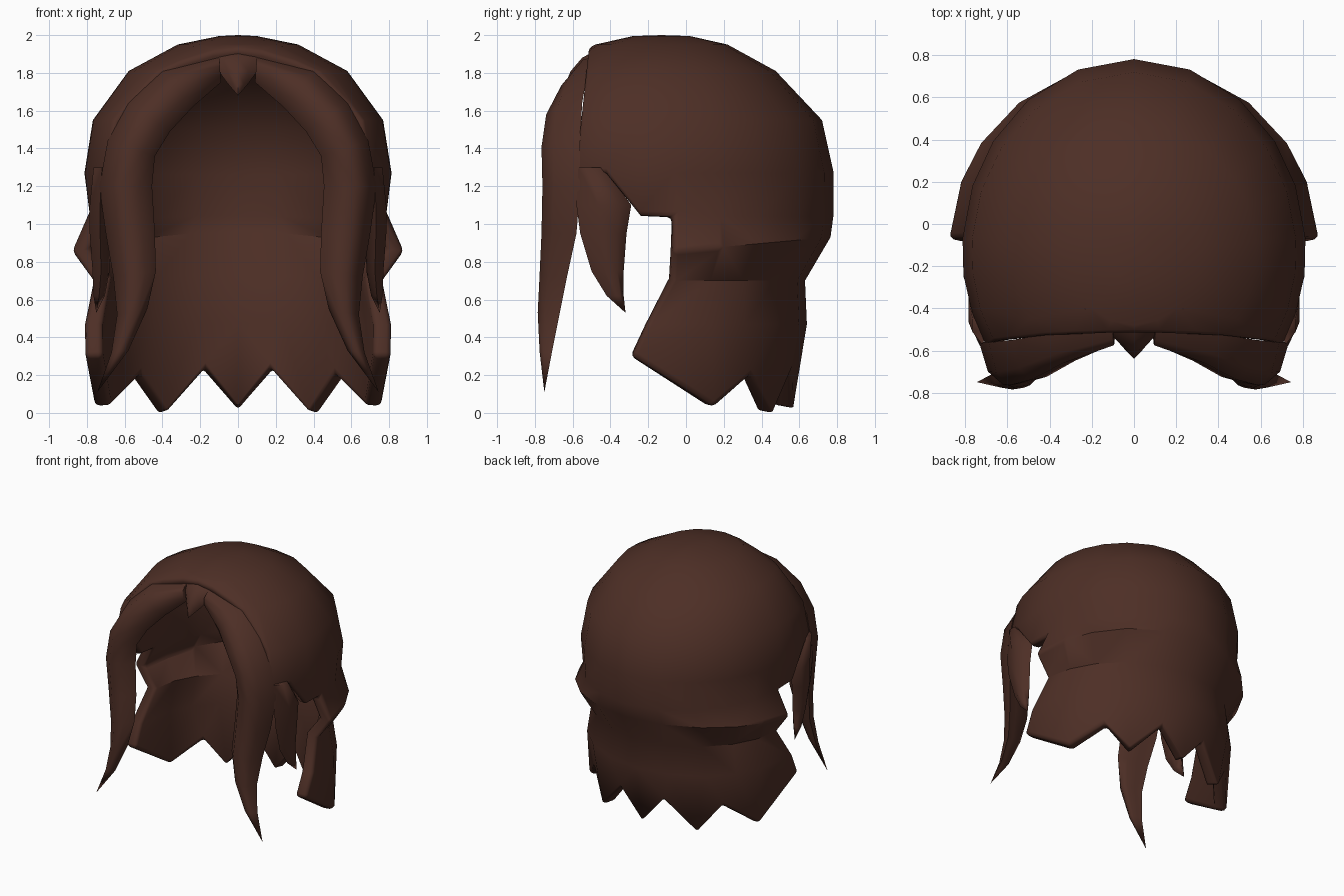
import bpy, bmesh, math

if "Cube" in bpy.data.objects:
    bpy.data.objects.remove(bpy.data.objects["Cube"])

brown = bpy.data.materials.new("dark_brown")
brown.diffuse_color = (0.075, 0.028, 0.019, 1)
brown.use_nodes = True
brown.node_tree.nodes["Principled BSDF"].inputs["Base Color"].default_value = brown.diffuse_color


def finish(name, bm, mirror=True, wall=0, round_edges=0, sharp=85):
    mesh = bpy.data.meshes.new(name)
    bm.to_mesh(mesh)
    bm.free()
    mesh.materials.append(brown)
    for p in mesh.polygons:
        p.use_smooth = True
    mesh.set_sharp_from_angle(angle=math.radians(sharp))
    ob = bpy.data.objects.new(name, mesh)
    bpy.context.collection.objects.link(ob)
    if mirror:
        m = ob.modifiers.new("mirror", 'MIRROR')
        m.use_clip = True
    if wall:
        m = ob.modifiers.new("wall", 'SOLIDIFY')
        m.thickness = wall
        m.offset = -1
    if round_edges:
        m = ob.modifiers.new("round", 'BEVEL')
        m.width = round_edges
        m.segments = 2
        m.limit_method = 'ANGLE'
        m.angle_limit = math.radians(60)
    return ob


def loft(name, sections, tip, mirror=True):
    """Closed rings of points joined in order and run out to a tip."""
    bm = bmesh.new()
    rings = [[bm.verts.new(p) for p in s] for s in sections]
    n = len(rings[0])
    bm.faces.new(rings[0])
    for a, b in zip(rings, rings[1:]):
        for i in range(n):
            j = (i + 1) % n
            bm.faces.new((a[i], a[j], b[j], b[i]))
    t = bm.verts.new(tip)
    for i in range(n):
        bm.faces.new((rings[-1][i], rings[-1][(i + 1) % n], t))
    bmesh.ops.recalc_face_normals(bm, faces=bm.faces)
    return finish(name, bm, mirror)


# Main shell: half of it, column by column from the back (0) to the front (180)
CY = -0.13
angles = [0, 19, 38, 55, 70, 86, 97, 109, 122, 140, 160, 180]
rows = [  # height, half width, half depth, extra height at the back
    (1.995, 0.1, 0.15, 0), (1.95, 0.32, 0.35, 0), (1.81, 0.58, 0.605, 0),
    (1.55, 0.77, 0.85, 0), (1.27, 0.815, 0.912, 0), (1.04, 0.79, 0.91, 0),
    (0.85, 0.885, 0.895, 0.08), (0.70, 0.77, 0.76, 0), (0.47, 0.815, 0.77, 0)]
jagged_hem = [(0, 0.565, 0.015), (0.19, 0.56, 0.23), (0.42, 0.46, -0.01),
              (0.57, 0.35, 0.2), (0.76, 0.15, 0.03), (0.81, -0.285, 0.3)]

bm = bmesh.new()
crown = bm.verts.new((0, CY, 2.0))
grid = []
for r, (z, rx, ry, lift) in enumerate(rows):
    line = []
    for c, a in enumerate(angles):
        if (r > 5 and c > 5) or (r > 4 and c > 6):
            break
        t = math.radians(a)
        y = CY + ry * math.cos(t)
        if r == 8 and c == 5:
            y -= 0.13                       # front edge of the skirt flares
        x = rx * math.sin(t) if a % 180 else 0
        line.append(bm.verts.new((x, y, z + lift * math.cos(t))))
    grid.append(line)
grid.append([bm.verts.new(p) for p in jagged_hem])
for c in range(len(angles) - 1):
    bm.faces.new((crown, grid[0][c], grid[0][c + 1])[::1])
for a, b in zip(grid, grid[1:]):
    for c in range(len(b) - 1):
        bm.faces.new((a[c], b[c], b[c + 1], a[c + 1]))
bm.faces.new((grid[4][6], grid[5][6], grid[4][7]))   # slope above the ear
bmesh.ops.reverse_faces(bm, faces=bm.faces)
# Open face side, leaning back towards the top
bmesh.ops.bisect_plane(bm, geom=bm.verts[:] + bm.edges[:] + bm.faces[:],
                       plane_co=(0, -0.53, 1.87), plane_no=(0, -1, 0.105),
                       clear_outer=True)
bmesh.ops.remove_doubles(bm, verts=[v for v in bm.verts if v.co.y < -0.45], dist=0.05)
finish("hair_shell", bm, wall=0.095, round_edges=0.025, sharp=35)

# Long front locks: inner x, inner z, outer x, outer z, front y, back y
lock = [(0.09, 1.75, 0.10, 1.89, -0.575, -0.48),
        (0.24, 1.62, 0.40, 1.81, -0.66, -0.52),
        (0.36, 1.49, 0.58, 1.64, -0.74, -0.55),
        (0.44, 1.36, 0.69, 1.44, -0.765, -0.56),
        (0.455, 1.2, 0.735, 1.2, -0.76, -0.56),
        (0.44, 0.95, 0.70, 0.95, -0.765, -0.58),
        (0.435, 0.75, 0.66, 0.72, -0.775, -0.63),
        (0.48, 0.55, 0.64, 0.52, -0.785, -0.67),
        (0.58, 0.33, 0.67, 0.32, -0.775, -0.71)]
outline = [(0, 0.5), (0.25, 0.08), (0.6, 0), (0.85, 0.3),
           (1, 1), (0.65, 0.85), (0.25, 0.75)]
loft("front_lock",
     [[(xi + (xo - xi) * u, yf + (yb - yf) * v, zi + (zo - zi) * u)
       for u, v in outline] for xi, zi, xo, zo, yf, yb in lock],
     (0.745, -0.75, 0.11))

# Short locks in front of the ears: z, front y, rear y, centre x, thickness
ear = [(1.30, -0.57, -0.43, 0.72, 0.09), (1.10, -0.58, -0.29, 0.73, 0.11),
       (0.95, -0.56, -0.315, 0.73, 0.11), (0.75, -0.50, -0.33, 0.725, 0.09),
       (0.62, -0.42, -0.33, 0.735, 0.06)]
loft("side_lock",
     [[(x, yf, z), (x + w / 2, yf * .6 + yr * .4, z), (x + w / 2, yf * .2 + yr * .8, z),
       (x, yr, z), (x - w / 2, yf * .4 + yr * .6, z)] for z, yf, yr, x, w in ear],
     (0.75, -0.32, 0.53))

# Pointed forelock flowing out of the crown at the middle of the hairline
peak = [(1.93, 0.24, -0.46, -0.40), (1.88, 0.17, -0.55, -0.46),
        (1.81, 0.11, -0.61, -0.52), (1.74, 0.06, -0.64, -0.56)]
loft("forelock",
     [[(-w, yb, z + 0.01), (-w * .5, yf + .03, z), (0, yf, z),
       (w * .5, yf + .03, z), (w, yb, z + 0.01)] for z, w, yf, yb in peak],
     (0, -0.64, 1.68), mirror=False)
